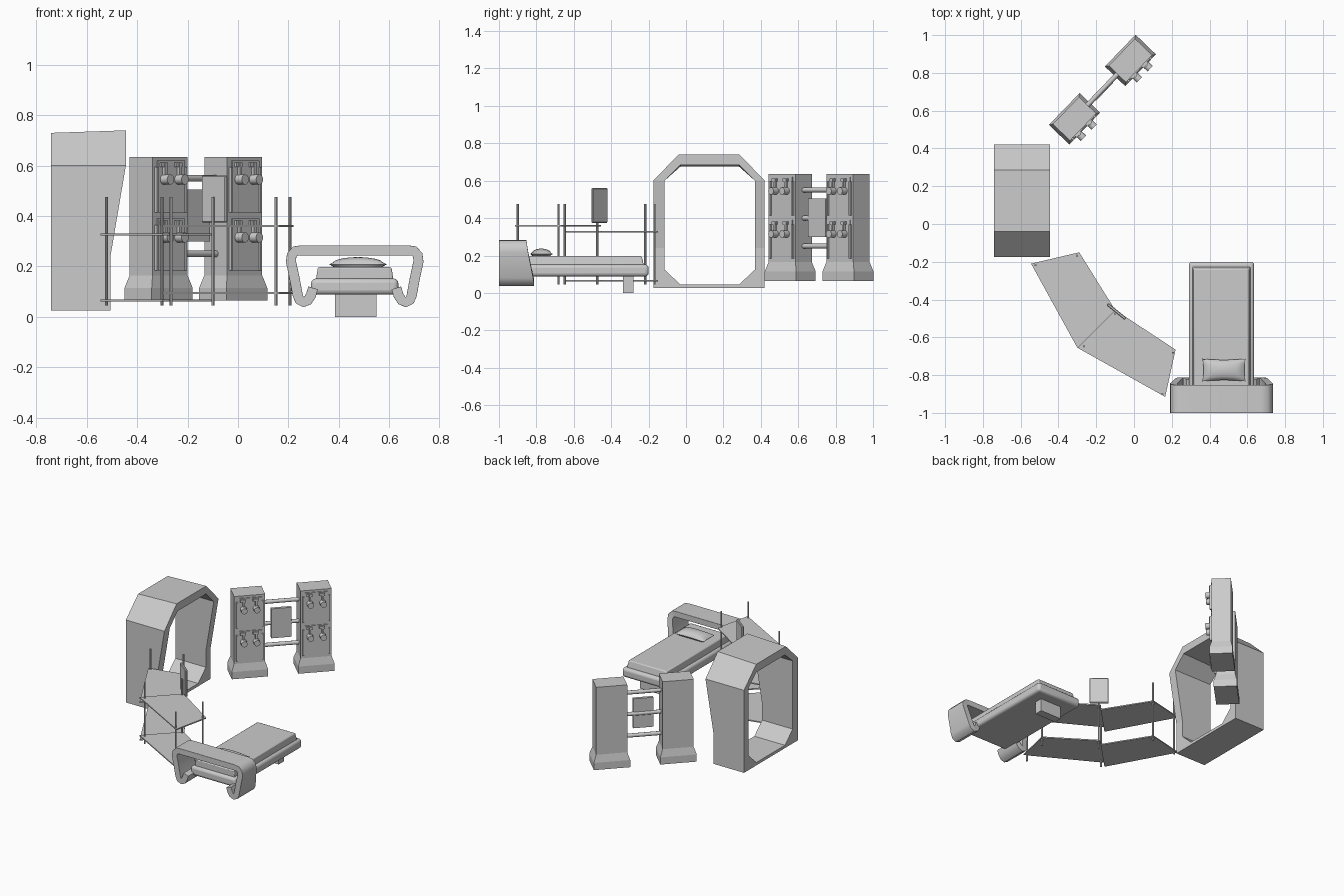
import bpy, bmesh, math
from mathutils import Matrix, Vector

if "Cube" in bpy.data.objects:
    bpy.data.objects.remove(bpy.data.objects["Cube"])

grey = bpy.data.materials.new("light grey")
grey.diffuse_color = (0.6, 0.6, 0.6, 1)
grey.use_nodes = True
grey.node_tree.nodes["Principled BSDF"].inputs["Base Color"].default_value = grey.diffuse_color


def finish(name, bm, mat=None, bevel=0, segs=3, smooth=False):
    if mat:
        bm.transform(mat)
    bmesh.ops.recalc_face_normals(bm, faces=bm.faces)
    me = bpy.data.meshes.new(name)
    bm.to_mesh(me)
    bm.free()
    me.materials.append(grey)
    ob = bpy.data.objects.new(name, me)
    bpy.context.collection.objects.link(ob)
    if bevel:
        m = ob.modifiers.new("bevel", 'BEVEL')
        m.width, m.segments, m.limit_method = bevel, segs, 'ANGLE'
        m.angle_limit = math.radians(40)
    if smooth:
        bpy.context.view_layer.objects.active = ob
        bpy.ops.object.select_all(action='DESELECT')
        ob.select_set(True)
        bpy.ops.object.shade_smooth_by_angle(angle=math.radians(40))
    return ob


def box(name, x, y, z, mat=None, **kw):
    """Box from three (min, max) ranges."""
    bm = bmesh.new()
    bmesh.ops.create_cube(bm, size=1)
    for v in bm.verts:
        v.co = Vector([(a + b) / 2 + c * (b - a) for (a, b), c in zip((x, y, z), v.co)])
    return finish(name, bm, mat, **kw)


def rod(name, a, b, r, mat=None, n=12):
    a, b = Vector(a), Vector(b)
    bm = bmesh.new()
    bmesh.ops.create_cone(bm, cap_ends=True, segments=n, radius1=r, radius2=r, depth=(b - a).length)
    bm.transform(Matrix.Translation((a + b) / 2) @ (b - a).to_track_quat('Z', 'Y').to_matrix().to_4x4())
    return finish(name, bm, mat, smooth=True)


def rings(name, loops, cyclic=False, **kw):
    """Skin a list of equal-length closed loops; cap the ends unless cyclic."""
    bm = bmesh.new()
    vs = [[bm.verts.new(p) for p in lp] for lp in loops]
    n = len(vs[0])
    for i in range(len(vs) - (0 if cyclic else 1)):
        p, q = vs[i], vs[(i + 1) % len(vs)]
        for j in range(n):
            k = (j + 1) % n
            bm.faces.new((p[j], p[k], q[k], q[j]))
    if not cyclic:
        bm.faces.new(vs[0])
        bm.faces.new(vs[-1])
    return finish(name, bm, **kw)


# Arch: outer and inner outline pairs around the opening, front edge tapering below
outer = [(-.175, .025), (-.175, .125), (-.175, .24), (-.175, .6), (-.04, .74)]
inner = [(-.03, .045), (-.115, .125), (-.115, .24), (-.115, .6), (-.03, .685)]
flip = lambda pts, c: pts + [(2 * c - y, z) for y, z in reversed(pts)]


def front_x(z):
    return -.445 if z >= .6 else -.502 + .057 * (z - .24) / .36 if z > .24 else -.506


loops = []
for (yo, zo), (yi, zi) in zip(flip(outer, .123), flip(inner, .127)):
    drop = .01 if zo > .7 else 0
    loops.append([(-.742, yo, zo - drop), (front_x(zo), yo, zo),
                  (front_x(zi), yi, zi), (-.742, yi, zi - drop)])
rings("arch", loops, cyclic=True)

# Lockers: local x runs along the row, local -y is the front
turn = Matrix.Rotation(math.radians(46), 4, 'Z')
for side, cx, cy in (("left", -.315, .557), ("right", -.019, .866)):
    M = Matrix.Translation((cx, cy, 0)) @ turn
    rect = lambda w, d, z: [(-w, -d, z), (w, -d, z), (w, d, z), (-w, d, z)]
    rings(side + "_locker", [rect(.117, .075, .065), rect(.117, .075, .115), rect(.1, .063, .165),
                             rect(.1, .063, .635)], mat=M)
    for row, z0 in (("upper", .415), ("lower", .185)):
        nm = f"{side}_{row}_"
        box(nm + "door", (-.075, .08), (-.068, -.06), (z0, z0 + .205), M)
        for s in (-1, 1):
            box(nm + "door_edge", (s * .083 - .005, s * .083 + .005), (-.075, -.06),
                (z0, z0 + .18), M)
            # Hook: top plate, stem and round knob
            u = s * .041
            box(nm + "hook_top", (u - .022, u + .014), (-.078, -.06), (z0 + .18, z0 + .198), M)
            box(nm + "hook_stem", (u - .006, u + .006), (-.082, -.06), (z0 + .13, z0 + .195), M)
            rod(nm + "knob", M @ Vector((u, -.06, z0 + .13)), M @ Vector((u, -.106, z0 + .13)), .02, n=16)

# Rails and screen between the lockers
M = Matrix.Translation((-.167, .711, 0)) @ turn
for z in (.25, .4, .55):
    rod("locker_rail", M @ Vector((-.13, 0, z)), M @ Vector((.13, 0, z)), .013)
box("rail_screen", (-.065, .065), (-.016, .004), (.3, .505), M)

# Angled shelving: two bays with two levels each
bay_a = [(-.545, -.21), (-.29, -.15), (-.1, -.455), (-.3, -.655)]
bay_b = [(-.1, -.455), (.22, -.665), (.165, -.915), (-.3, -.655)]
for nm, bay, levels in (("left", bay_a, (.065, .327)), ("right", bay_b, (.095, .36))):
    for z in levels:
        rings(nm + "_shelf", [[(x, y, z - .004) for x, y in bay], [(x, y, z + .004) for x, y in bay]])
for x, y in ((-.522, -.218), (-.302, -.168), (-.265, -.648), (-.1, -.475), (.15, -.9), (.206, -.682)):
    rod("shelf_post", (x, y, .045), (x, y, .475), .006, n=8)
M = Matrix.Translation((-.093, -.463, 0)) @ Matrix.Rotation(math.radians(-39), 4, 'Z')
box("shelf_screen", (-.062, .062), (-.008, .008), (.375, .56), M, bevel=.004, segs=1)

# Bed: frame, mattress, pedestal
CX = .463
box("bed_frame", (CX - .173, CX + .173), (-.94, -.2), (.088, .152), bevel=.018, smooth=True)
brect = lambda w, y0, y1, z: [(CX - w, y0, z), (CX + w, y0, z), (CX + w, y1, z), (CX - w, y1, z)]
rings("mattress", [brect(.154, -.92, -.225, .145), brect(.146, -.92, -.237, .197)],
      bevel=.006, segs=2, smooth=True)
box("bed_pedestal", (.385, .55), (-.337, -.28), (0, .095))

# Pillow: two bulged grids with pinched sides
bm = bmesh.new()
N = 12
for s in (-1, 1):
    g = []
    for i in range(N + 1):
        for j in range(N + 1):
            u, v = -1 + 2 * i / N, -1 + 2 * j / N
            h = ((1 - u * u) * (1 - v * v)) ** .5
            g.append(bm.verts.new((.476 + .115 * u * (1 - .06 * (1 - v * v)),
                                   -.773 + .06 * v * (1 - .1 * (1 - u * u)), .208 + s * .029 * h)))
    for i in range(N):
        for j in range(N):
            a = i * (N + 1) + j
            bm.faces.new((g[a], g[a + 1], g[a + N + 2], g[a + N + 1]))
bmesh.ops.remove_doubles(bm, verts=bm.verts, dist=1e-5)
finish("pillow", bm, smooth=True)

# Headboard: thick ribbon bent into a hoop with curled ends
half = [(.165, .115), (.174, .085), (.187, .065), (.203, .058), (.218, .066), (.226, .085),
        (.238, .15), (.253, .22), (.25, .245), (.236, .261), (.21, .264)]
path = [Vector((CX - d, z)) for d, z in half] + [Vector((CX + d, z)) for d, z in reversed(half)]
loops = []
for i, p in enumerate(path):
    t = (path[min(i + 1, len(path) - 1)] - path[max(i - 1, 0)]).normalized()
    n = Vector((-t.y, t.x)) * .02
    back = -.857 + (.285 - p.y) * .2
    a, b = p + n, p - n
    loops.append([(a.x, -1, a.y), (a.x, back, a.y), (b.x, back, b.y), (b.x, -1, b.y)])
rings("headboard", loops, bevel=.011, smooth=True)
